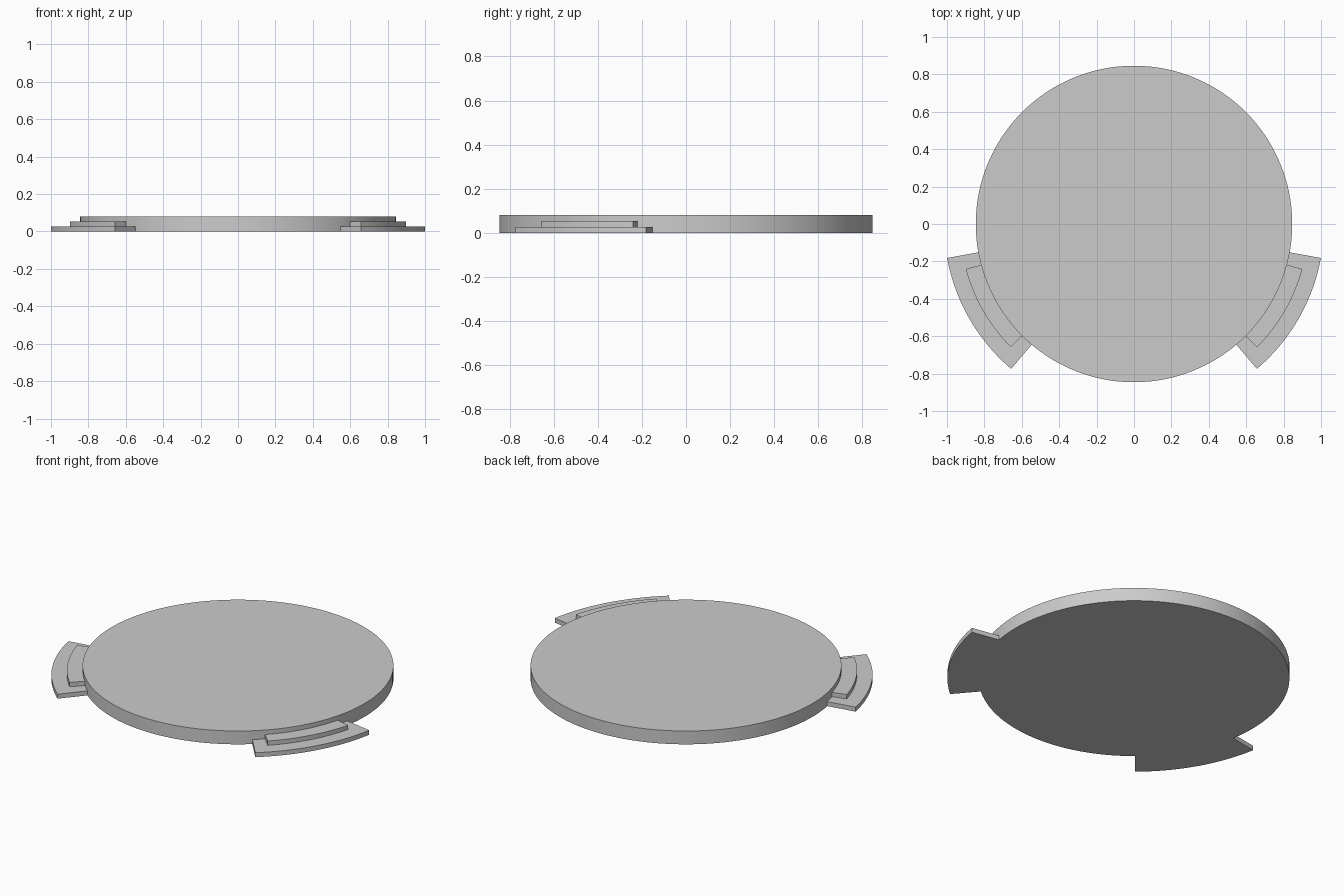
import bpy, bmesh
from math import sin, cos, radians

if "Cube" in bpy.data.objects:
    bpy.data.objects.remove(bpy.data.objects["Cube"])

DISC_R = 0.846


def finish(name, bm):
    bmesh.ops.recalc_face_normals(bm, faces=bm.faces)
    mesh = bpy.data.meshes.new(name)
    bm.to_mesh(mesh)
    bm.free()
    obj = bpy.data.objects.new(name, mesh)
    bpy.context.collection.objects.link(obj)
    bpy.ops.object.select_all(action='DESELECT')
    obj.select_set(True)
    bpy.context.view_layer.objects.active = obj
    bpy.ops.object.shade_smooth_by_angle(angle=radians(30))
    return obj


def prism(name, outline, z0, z1):
    # Extrude a flat outline from z0 up to z1
    bm = bmesh.new()
    face = bm.faces.new([bm.verts.new((x, y, z0)) for x, y in outline])
    ext = bmesh.ops.extrude_face_region(bm, geom=[face])
    top = [v for v in ext['geom'] if isinstance(v, bmesh.types.BMVert)]
    bmesh.ops.translate(bm, verts=top, vec=(0, 0, z1 - z0))
    return finish(name, bm)


def arc(r, a0, a1, n):
    angles = [radians(a0 + (a1 - a0) * i / n) for i in range(n + 1)]
    return [(r * cos(a), r * sin(a)) for a in angles]


# Round platform
prism("platform", arc(DISC_R, 0, 360, 128)[:-1], 0, 0.08)

# Two curved steps on each side of the front, centred 30 degrees below the x axis
for side, centre in (("right", -30), ("left", -150)):
    for part, r, half, z0, z1 in (("lower_step", 1.0155, 19.7, 0, 0.027),
                                  ("upper_step", 0.931, 15, 0.027, 0.053)):
        a0, a1 = centre - half, centre + half
        outline = arc(r, a0, a1, 24) + arc(DISC_R - 0.002, a1, a0, 24)
        prism(f"{part}_{side}", outline, z0, z1)
